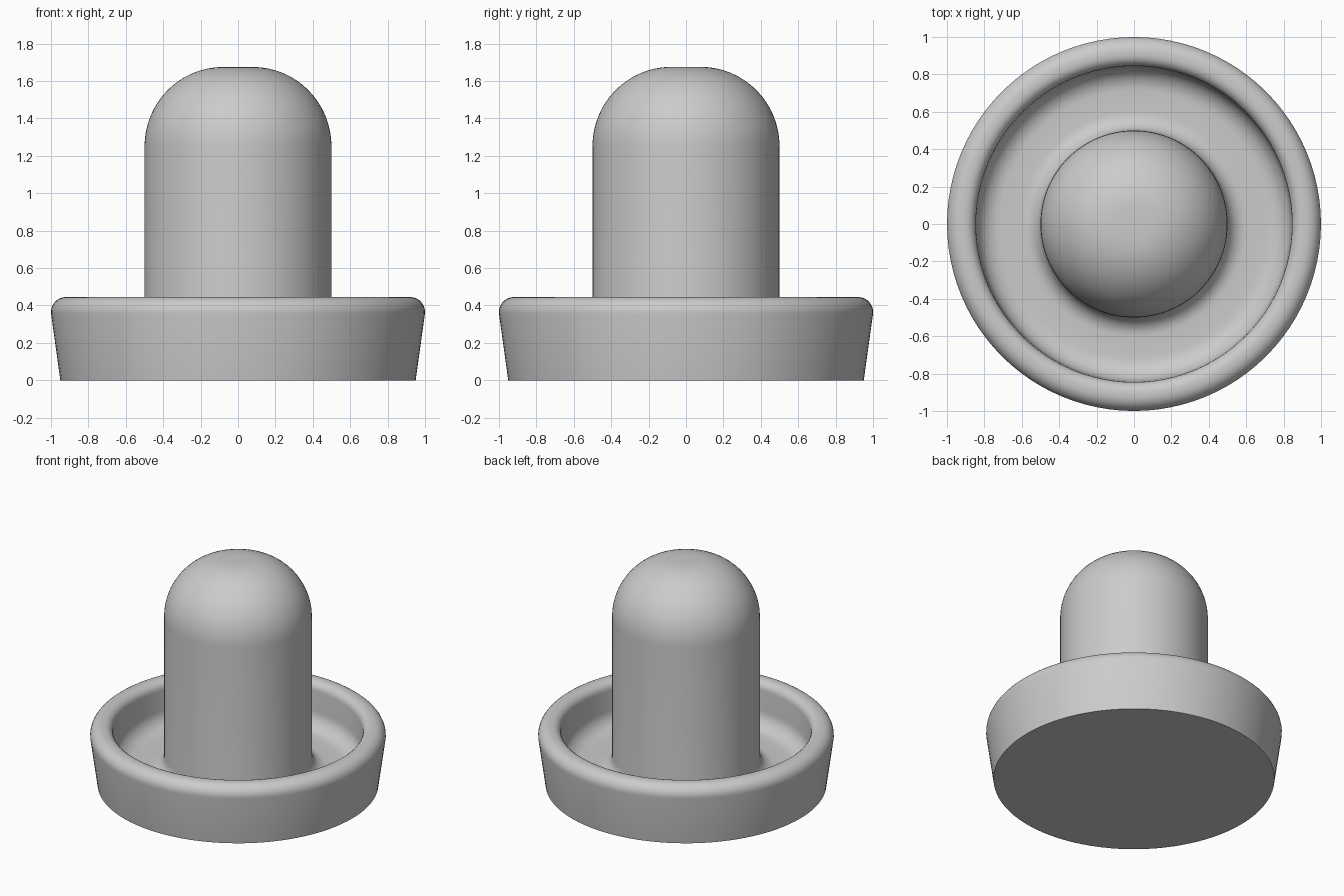
import bpy, bmesh
from math import sin, cos, pi, radians

if "Cube" in bpy.data.objects:
    bpy.data.objects.remove(bpy.data.objects["Cube"])

SEGMENTS = 96


def arc(cx, cz, rx, rz, start, end, n):
    """Points (radius, height) along an elliptical arc, angles in degrees."""
    pts = []
    for i in range(n + 1):
        a = radians(start + (end - start) * i / n)
        pts.append((cx + rx * cos(a), cz + rz * sin(a)))
    return pts


def lathe(name, profile):
    """Spin a profile round z; zero-radius ends merge into poles."""
    bm = bmesh.new()
    verts = [bm.verts.new((r, 0, z)) for r, z in profile]
    edges = [bm.edges.new(p) for p in zip(verts, verts[1:])]
    bmesh.ops.spin(bm, geom=verts + edges, cent=(0, 0, 0), axis=(0, 0, 1),
                   angle=2 * pi, steps=SEGMENTS, use_merge=True)
    bmesh.ops.remove_doubles(bm, verts=bm.verts, dist=1e-4)
    bmesh.ops.recalc_face_normals(bm, faces=bm.faces)
    mesh = bpy.data.meshes.new(name)
    bm.to_mesh(mesh)
    bm.free()
    obj = bpy.data.objects.new(name, mesh)
    bpy.context.collection.objects.link(obj)
    bpy.ops.object.select_all(action='DESELECT')
    obj.select_set(True)
    bpy.context.view_layer.objects.active = obj
    bpy.ops.object.shade_smooth_by_angle(angle=radians(35))
    return obj


FLOOR = 0.12

profile = [(0, 0), (0.95, 0)]                              # flat underside, flared wall
profile += arc(0.92, 0.365, 0.08, 0.08, -6, 90, 8)         # rounded outer lip
profile += arc(0.905, 0.385, 0.06, 0.06, 90, 180, 6)       # rounded inner lip
profile += arc(0.715, FLOOR + 0.12, 0.125, 0.12, 0, -90, 8)    # dish wall to floor
profile += arc(0.60, FLOOR + 0.10, 0.10, 0.10, -90, -180, 8)   # fillet into handle
profile += arc(0.08, 1.25, 0.42, 0.425, 0, 90, 16)         # handle side and dome
profile += [(0, 1.675)]

lathe("striker_handle_and_dish", profile)
